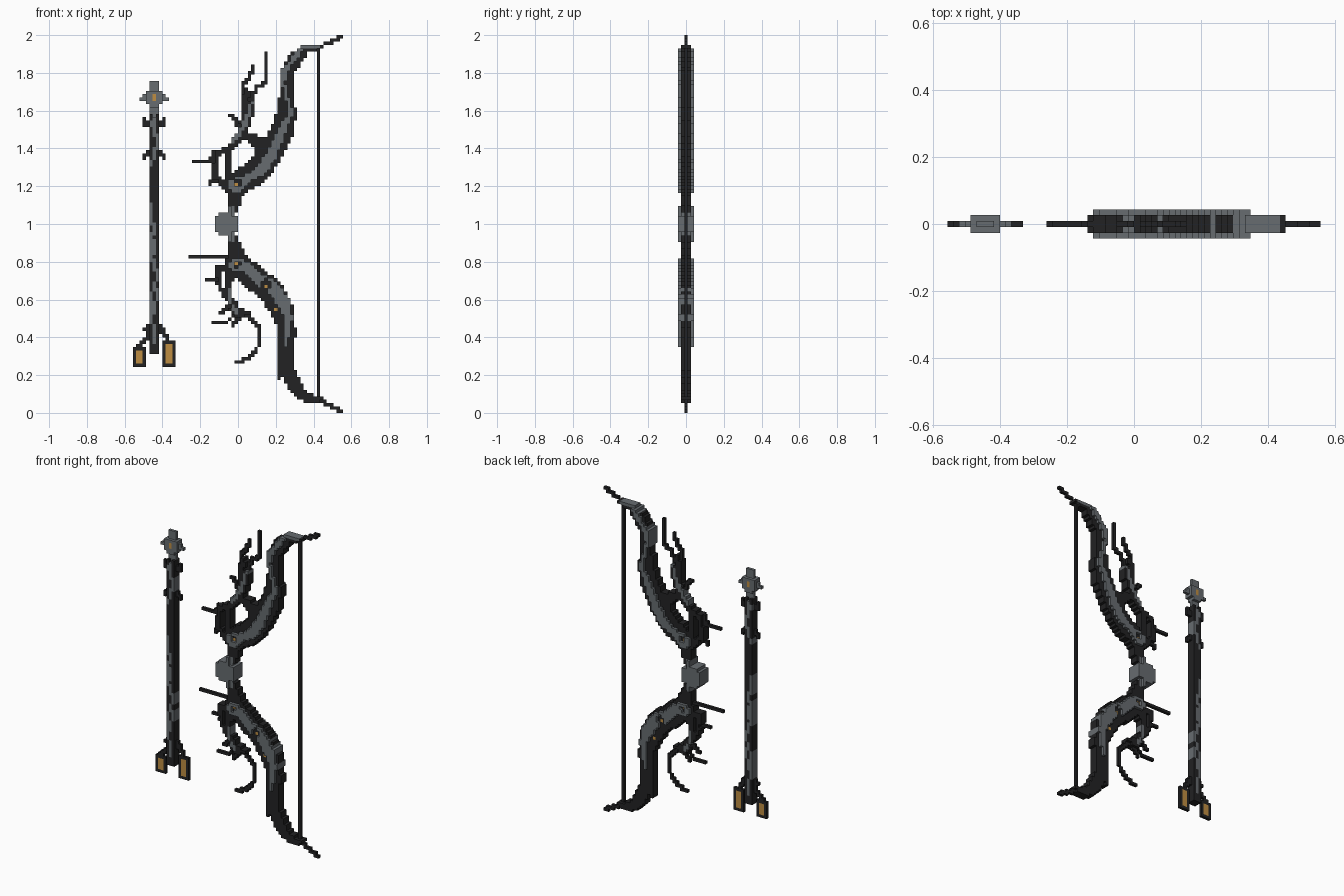
import bpy, bmesh, math
from mathutils import Vector

if "Cube" in bpy.data.objects:
    bpy.data.objects.remove(bpy.data.objects["Cube"])

V = 2 / 115          # cube size of the block grid
cells = {}           # (column, row) -> (part, colour, half depth in cubes)


def material(name, rgb):
    m = bpy.data.materials.new(name)
    m.use_nodes = True
    m.diffuse_color = (*rgb, 1)
    b = m.node_tree.nodes["Principled BSDF"]
    b.inputs["Base Color"].default_value = (*rgb, 1)
    b.inputs["Roughness"].default_value = 0.8
    return m


MATS = [material("black_wood", (0.016, 0.016, 0.017)),
        material("grey_stone", (0.135, 0.150, 0.162)),
        material("amber", (0.52, 0.27, 0.055))]
BLACK, GREY, AMBER = 0, 1, 2


def put(i, k, part, col, depth):
    if 0 <= k < 115 and -32 <= i < 32:
        cells[i, k] = (part, col, depth)


def stroke(part, col, depth, pts, width=None):
    """Paint a tapering line; points are (x, z, width) in hundredths."""
    pts = [(p[0], p[1], p[2] if len(p) > 2 else width or 0) for p in pts]
    for a, b in zip(pts, pts[1:] or pts):
        n = max(1, int(math.hypot(b[0] - a[0], b[1] - a[1]) / 0.4))
        for s in range(n + 1):
            x, z, w = (p + (q - p) * s / n for p, q in zip(a, b))
            x, z, r = x / 100 / V, z / 100 / V, w / 200 / V
            ci, ck, m = math.floor(x), math.floor(z), math.ceil(r)
            put(ci, ck, part, col, depth)
            for i in range(ci - m, ci + m + 1):
                for k in range(ck - m, ck + m + 1):
                    if math.hypot(i + .5 - x, k + .5 - z) <= r:
                        put(i, k, part, col, depth)


def block(part, col, depth, x0, x1, z0, z1):
    for i in range(-32, 32):
        for k in range(115):
            if x0 < (i + .5) * V * 100 < x1 and z0 < (k + .5) * V * 100 < z1:
                put(i, k, part, col, depth)


# Bow string
stroke("bow_string", BLACK, 0, [(42.6, 8), (42.6, 193)])

# Upper side branch: ring, stem and twigs
U = "upper_branch"
stroke(U, BLACK, 1, [(-5, 118, 4), (-11.5, 124, 3), (-12.2, 130, 3), (-12.2, 137, 3), (-5, 139.5, 3),
                     (0, 144, 4), (3, 151, 6), (6, 162, 7), (4.5, 169, 5)])
stroke(U, BLACK, 1, [(15, 139, 8), (8, 145.5, 6), (2, 147, 4)])
stroke(U, BLACK, 1, [(-5.5, 126, 3), (-5.5, 137, 3)])
stroke(U, GREY, 1, [(-3, 143), (0, 147), (3, 152, 2.5), (6, 160, 2.5), (8, 167)])
for pts, w in [([(-24, 132.5), (-13, 132.5)], 2), ([(-15, 121.5), (-11, 123)], 1),
               ([(3, 170), (3, 174), (6, 178), (8, 183)], 2),
               ([(7, 166), (10, 172), (15.5, 176)], 2), ([(15.5, 175), (15.5, 190)], 0),
               ([(-3.5, 157), (-1, 156), (0, 152)], 1), ([(-13.5, 138), (-14, 134)], 1)]:
    stroke(U, BLACK, 0, pts, w)

# Lower side branch: curled root and twigs
L = "lower_branch"
stroke(L, BLACK, 1, [(-4, 75, 5), (-5, 66, 3), (-4.5, 60, 4), (-1, 54, 6), (5, 51.5, 4)])
stroke(L, BLACK, 1, [(-5, 77, 3), (-11, 77, 3), (-11, 71, 3), (-9, 65, 2.5), (-5, 60, 3)])
stroke(L, GREY, 1, [(-5, 65), (-4.5, 59), (-1, 53.5, 2)])
for pts, w in [([(5, 51), (9, 48), (12, 43), (12, 37), (7, 30), (0, 26.5)], 2),
               ([(-16.5, 70), (-12, 70)], 1), ([(-25.5, 82), (-6, 82)], 2),
               ([(-13, 47.5), (-6, 48), (-2, 52)], 1), ([(-3, 46), (1, 50)], 1),
               ([(-9, 53), (-5, 57)], 1)]:
    stroke(L, BLACK, 0, pts, w)

# Upper limb
U = "upper_limb"
stroke(U, BLACK, 0, [(43, 193.8), (48, 196), (55.3, 199.3)], 1)
stroke(U, BLACK, 1, [(-2.4, 107, 4), (-1.3, 114.6, 7), (-.8, 121, 13), (10.3, 128, 14), (17.7, 138.5, 13),
                     (24, 151, 12), (26, 159, 9.5), (25.5, 167, 7.5), (25.5, 179, 7.5),
                     (30, 187, 7.5), (36.8, 193, 4), (43, 194, 3)])
stroke(U, BLACK, 1, [(21, 154, 3), (20.5, 158, 2)])
stroke(U, GREY, 2, [(-1, 120.5, 8), (6, 124.5, 5), (12.5, 129, 6), (18, 137, 6), (21.5, 145, 5),
                    (25, 153, 4), (28.5, 158, 2.5), (26, 166, 2), (24, 174, 2), (24.5, 181, 3),
                    (29.5, 187.5, 3), (33.5, 192, 2)])
stroke(U, GREY, 1, [(34, 193.5), (43, 194)], 2)

# Lower limb
L = "lower_limb"
stroke(L, BLACK, 0, [(43, 7), (48, 4), (55.3, 0.8)], 1)
stroke(L, BLACK, 1, [(-2.4, 93, 4), (-1.3, 85.5, 8), (0, 78.5, 13), (8.7, 71.5, 13), (16.7, 65, 14),
                     (23, 55.5, 12), (26, 44, 9), (25, 33.5, 8), (25.5, 23, 8), (31, 13, 7),
                     (36, 8, 5), (43, 7.5, 3)])
stroke(L, BLACK, 1, [(22, 25, 2), (22, 18, 2)])
stroke(L, BLACK, 1, [(30.5, 43, 2), (30.5, 41, 2)])
stroke(L, GREY, 2, [(-1, 78.5, 8), (4, 77, 6), (10, 71.5, 6), (17, 67.5, 8), (24, 59, 7),
                    (26.5, 51, 5), (26, 42, 3), (26, 35)])

# Amber eyes sunk into dark sockets
for part, x, z, w in [(U, -.5, 121.5, 3.7), (L, -.5, 79, 3.7), (L, 14.7, 67.7, 5.5), (L, 19.5, 55.5, 4)]:
    stroke(part, BLACK, 1, [(x, z)], w)
    stroke(part, AMBER, 1, [(x, z)])

# Grip
block("grip", GREY, 1, -4.5, -1, 90, 110)
block("grip", GREY, 2, -10.5, -3.4, 93.5, 106.5)
block("grip", GREY, 2, -11.5, -0.8, 96, 104)
block("grip", GREY, 2, -5.5, -3.4, 90.5, 109.5)

# Arrow shaft with grey veins and thorns
A, AX = "arrow_shaft", -44.35
stroke(A, BLACK, 1, [(AX, 34, 5), (AX, 160, 5)])
block(A, BLACK, 1, AX - 2.7, AX + 2.7, 31.5, 34)
for pts in [[(AX, 161), (AX, 149), (-42.6, 144), (AX, 137), (-46, 131)],
            [(-46, 111), (-46, 103), (AX, 98), (-46, 92), (-46, 84), (AX, 79), (-42.6, 71)],
            [(AX, 68), (-42.6, 62), (AX, 56), (-46, 50), (AX, 44), (AX, 38)],
            [(-46, 154), (AX, 151)], [(-46, 64), (-46, 52)], [(AX, 92), (AX, 84)]]:
    stroke(A, GREY, 1, pts)
for side in (-1, 1):
    for z0, z1, reach in [(153, 152, 5.5), (156.5, 153, 5.5), (135, 136.5, 5.5), (139, 138, 4), (44, 46, 5)]:
        stroke("arrow_thorns", BLACK, 0, [(AX + side * 3.3, z1), (AX + side * reach, z0)])

# Arrow head: small flower-like point
H = "arrow_head"
stroke(H, GREY, 0, [(AX, 159), (AX, 174.5)], 3.6)
stroke(H, GREY, 0, [(AX - 5.4, 166.5), (AX + 5.4, 166.5)], 3.6)
stroke(H, GREY, 1, [(AX, 166.5)], 9.5)
stroke(H, AMBER, 1, [(AX, 166), (AX, 167.5)])

# Hanging amber charms on bent stalks
for stalk, x, z0, z1 in [([(-47, 42), (-49, 39), (-51.5, 36)], -52.17, 27, 33),
                         ([(-41.5, 44), (-38.5, 42), (-36.5, 38)], -36.52, 27, 36)]:
    stroke("charm_stalks", BLACK, 0, stalk, 1.5)
    stroke("charms", BLACK, 0, [(x, z0), (x, z1)], 6.4)
    stroke("charms", AMBER, 0, [(x, z0 + .5), (x, z1 - .5)], 2.6)


# Turn the painted cells into cube parts, keeping outer faces only
def solid(i, j, k):
    c = cells.get((i, k))
    return c is not None and abs(j) <= c[2]


def build(part):
    bm, verts = bmesh.new(), {}

    def vert(p):
        if p not in verts:
            verts[p] = bm.verts.new(((p[0]) * V, (p[1] - .5) * V, p[2] * V))
        return verts[p]

    for (i, k), (name, col, depth) in cells.items():
        if name != part:
            continue
        for j in range(-depth, depth + 1):
            for axis in range(3):
                for d in (0, 1):
                    n = [i, j, k]
                    n[axis] += 2 * d - 1
                    if solid(*n):
                        continue
                    ring = []
                    for s, t in ((0, 0), (1, 0), (1, 1), (0, 1)):
                        p = [i, j, k]
                        p[axis] += d
                        p[(axis + 1) % 3] += s
                        p[(axis + 2) % 3] += t
                        ring.append(vert(tuple(p)))
                    f = bm.faces.new(ring if d else ring[::-1])
                    f.material_index = col
    me = bpy.data.meshes.new(part)
    bm.to_mesh(me)
    bm.free()
    for m in MATS:
        me.materials.append(m)
    bpy.context.collection.objects.link(bpy.data.objects.new(part, me))


for part in sorted({c[0] for c in cells.values()}):
    build(part)
